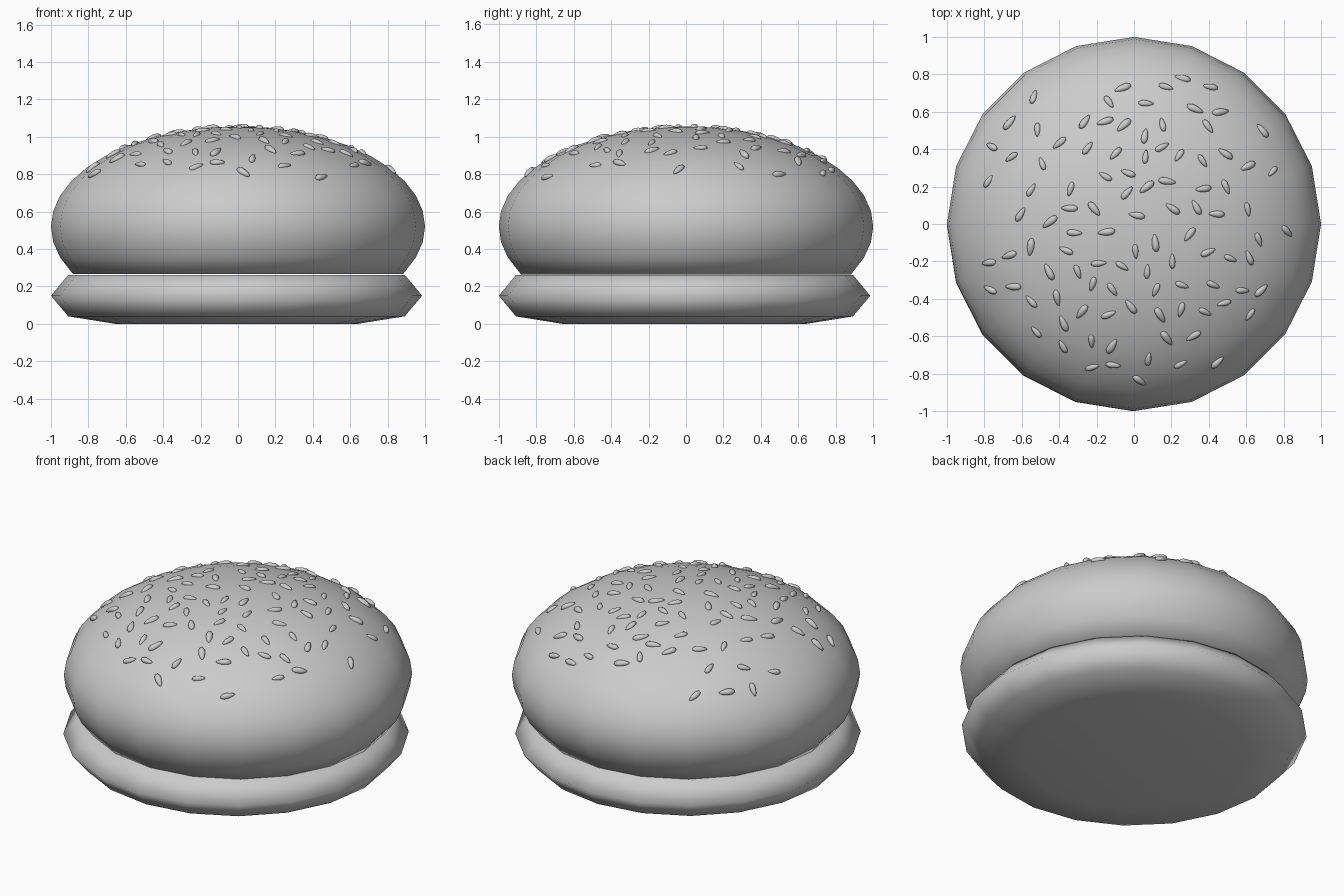
import bpy, bmesh, math, random
from mathutils import Matrix, Vector

if "Cube" in bpy.data.objects:
    bpy.data.objects.remove(bpy.data.objects["Cube"])

SIDES = 20
MID, DOME = 0.52, 0.535      # height of the widest ring, vertical radius of the dome


def finish(name, bm, loc=(0, 0, 0)):
    bmesh.ops.recalc_face_normals(bm, faces=bm.faces)
    for f in bm.faces:
        f.smooth = True
    mesh = bpy.data.meshes.new(name)
    bm.to_mesh(mesh)
    bm.free()
    ob = bpy.data.objects.new(name, mesh)
    ob.location = loc
    bpy.context.collection.objects.link(ob)
    return ob


def lathe(name, profile, loc=(0, 0, 0)):
    """Revolve (radius, z) points that start and end on the axis."""
    bm = bmesh.new()
    verts = [bm.verts.new((r, 0, z)) for r, z in profile]
    edges = [bm.edges.new(p) for p in zip(verts, verts[1:])]
    bmesh.ops.spin(bm, geom=verts + edges, cent=(0, 0, 0), axis=(0, 0, 1),
                   angle=math.tau, steps=SIDES)
    bmesh.ops.remove_doubles(bm, verts=bm.verts, dist=1e-4)
    return finish(name, bm, loc)


# Bottom bun: flat disc with a bulging rim
lathe("bottom_bun", [(0, 0), (0.65, 0), (0.9, 0.04), (0.992, 0.15),
                     (0.9, 0.262), (0, 0.262)], (-0.008, -0.008, 0))

# Top bun: ellipsoid dome with its underside cut flat
dome = [(math.cos(math.radians(a)), MID + DOME * math.sin(math.radians(a)))
        for a in range(-18, 90, 9)]
lathe("top_bun", [(0, 0.265), (0.882, 0.265)] + dome + [(0, MID + DOME)])

# Sesame seeds: tapered grains scattered over the dome, denser towards the front
random.seed(7)
spots = []
for _ in range(6000):
    x, y = random.triangular(-0.86, 0.86, 0.08), random.triangular(-0.9, 0.85, -0.25)
    if math.hypot(x, y) < 0.87 and all(math.hypot(x - a, y - b) > 0.1 for a, b in spots):
        spots.append((x, y))
    if len(spots) == 102:
        break

bm = bmesh.new()
for x, y in spots:
    h = math.sqrt(1 - x * x - y * y)
    normal = Vector((x, y, h / DOME)).normalized()
    point = Vector((x, y, MID + DOME * h)) * 0.998
    place = (Matrix.Translation(point) @ normal.to_track_quat('Z', 'Y').to_matrix().to_4x4()
             @ Matrix.Rotation(random.uniform(0, math.tau), 4, 'Z'))
    size = random.uniform(0.85, 1.1)
    grain = bmesh.ops.create_uvsphere(bm, u_segments=10, v_segments=6, radius=1)["verts"]
    for v in grain:
        taper = 1 - 0.3 * v.co.x
        v.co = place @ Vector((0.045 * v.co.x, 0.018 * taper * v.co.y,
                               0.016 * taper * v.co.z)) if size == 0 else \
            place @ (size * Vector((0.045 * v.co.x, 0.018 * taper * v.co.y,
                                    0.016 * taper * v.co.z)))
finish("sesame_seeds", bm)
